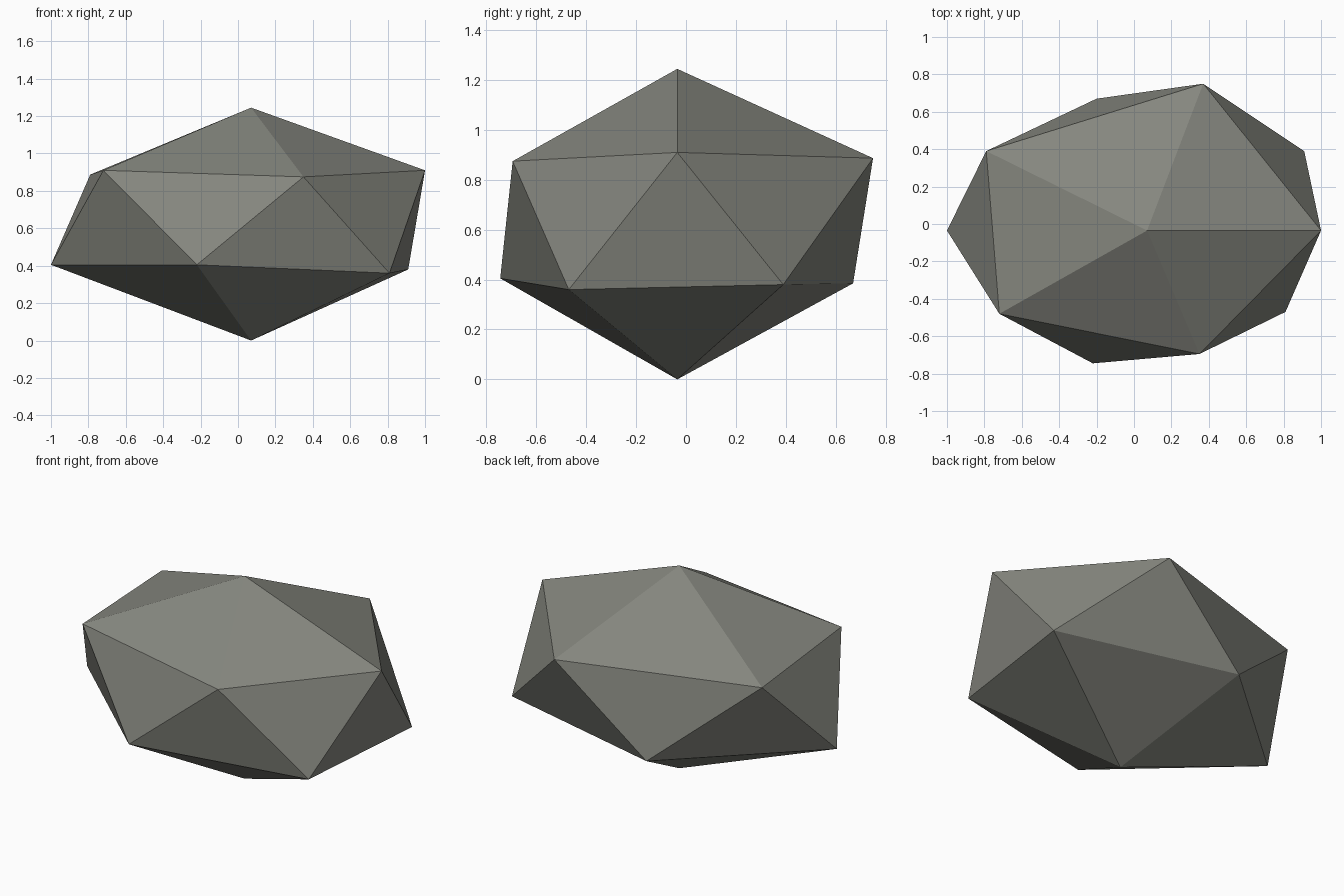
import bpy
import bmesh

if "Cube" in bpy.data.objects:
    bpy.data.objects.remove(bpy.data.objects["Cube"])

# Irregular low-poly boulder: two poles and two staggered five-point rings
TOP = (0.07, -0.035, 1.245)
BOTTOM = (0.07, -0.035, 0.0)
UPPER = [(1.0, -0.035, 0.91), (0.37, 0.75, 0.887), (-0.79, 0.39, 0.887),
         (-0.72, -0.48, 0.91), (0.35, -0.695, 0.875)]
LOWER = [(0.91, 0.39, 0.38), (-0.20, 0.67, 0.385), (-1.0, -0.035, 0.405),
         (-0.22, -0.745, 0.405), (0.81, -0.47, 0.36)]

bm = bmesh.new()
top, bottom = bm.verts.new(TOP), bm.verts.new(BOTTOM)
upper = [bm.verts.new(p) for p in UPPER]
lower = [bm.verts.new(p) for p in LOWER]

# Cap, zigzag belt and underside
for i in range(5):
    j = (i + 1) % 5
    bm.faces.new((top, upper[i], upper[j]))
    bm.faces.new((upper[i], lower[i], upper[j]))
    bm.faces.new((lower[i], lower[j], upper[j]))
    bm.faces.new((bottom, lower[j], lower[i]))
bmesh.ops.recalc_face_normals(bm, faces=bm.faces)

mesh = bpy.data.meshes.new("boulder")
bm.to_mesh(mesh)
bm.free()

# Stone colour
stone = bpy.data.materials.new("stone grey")
stone.diffuse_color = (0.235, 0.24, 0.21, 1.0)
stone.use_nodes = True
stone.node_tree.nodes["Principled BSDF"].inputs["Base Color"].default_value = stone.diffuse_color
mesh.materials.append(stone)

boulder = bpy.data.objects.new("boulder", mesh)
bpy.context.collection.objects.link(boulder)
